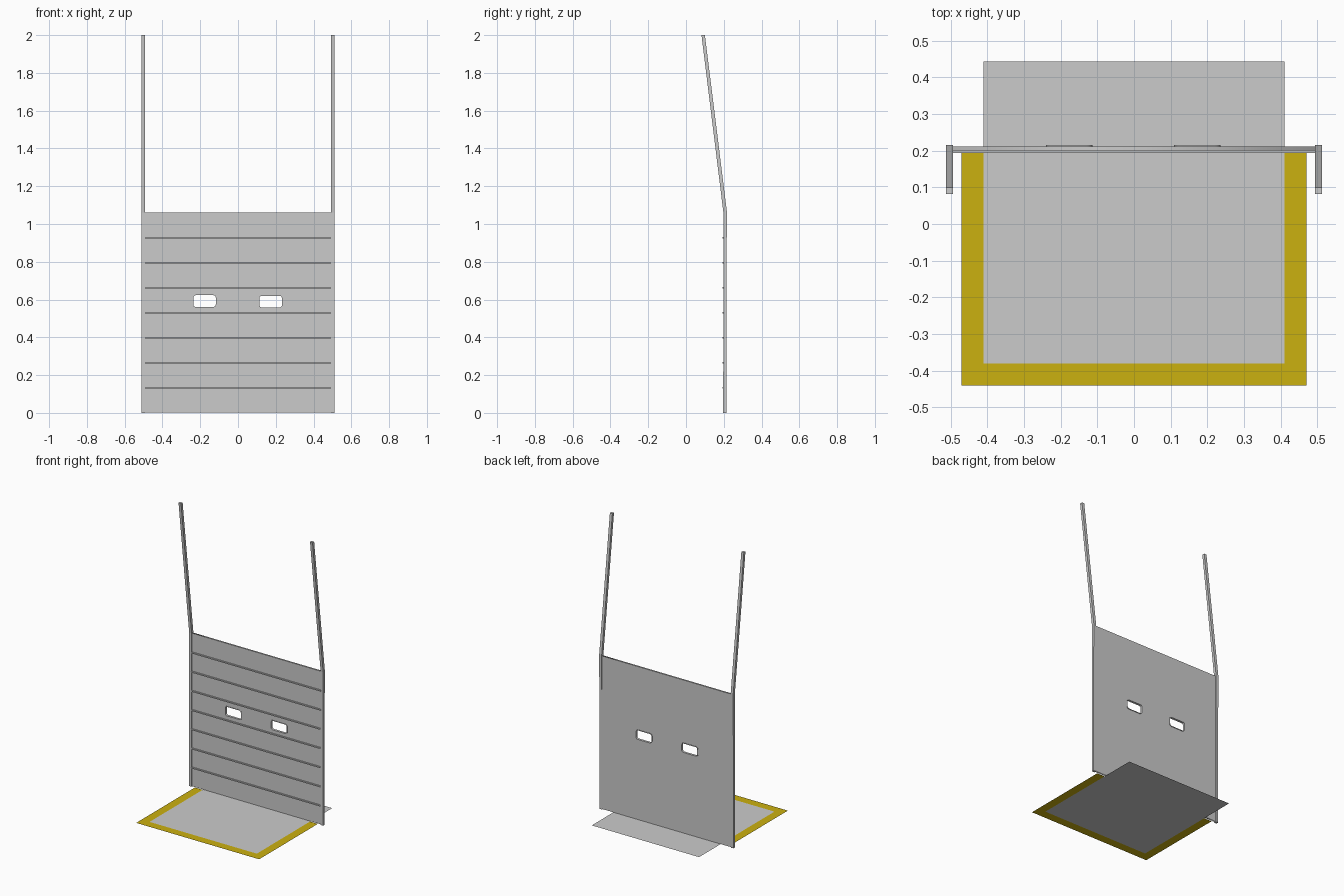
import bpy, math
from mathutils import Matrix

if "Cube" in bpy.data.objects:
    bpy.data.objects.remove(bpy.data.objects["Cube"])

YELLOW = bpy.data.materials.new("yellow")
YELLOW.diffuse_color = (0.6, 0.44, 0.005, 1)
YELLOW.use_nodes = True
YELLOW.node_tree.nodes["Principled BSDF"].inputs["Base Color"].default_value = YELLOW.diffuse_color


def mesh_object(name, verts, faces, mat=None):
    me = bpy.data.meshes.new(name)
    me.from_pydata(verts, [], faces)
    ob = bpy.data.objects.new(name, me)
    bpy.context.collection.objects.link(ob)
    if mat:
        me.materials.append(mat)
    return ob


def box(name, x0, x1, y0, y1, z0, z1):
    v = [(x, y, z) for x in (x0, x1) for y in (y0, y1) for z in (z0, z1)]
    f = [(0, 1, 3, 2), (4, 6, 7, 5), (0, 4, 5, 1), (2, 3, 7, 6), (0, 2, 6, 4), (1, 5, 7, 3)]
    return mesh_object(name, v, f)


def rounded(cx, cz, w, h, r, n=4):
    pts = []
    for k, (sx, sz) in enumerate([(1, 1), (-1, 1), (-1, -1), (1, -1)]):
        for i in range(n + 1):
            a = math.pi / 2 * (k + i / n)
            pts.append((cx + sx * (w / 2 - r) + r * math.cos(a),
                        cz + sz * (h / 2 - r) + r * math.sin(a)))
    return pts


def plate(name, loops, y0, y1):
    """Filled xz outline with holes, between two y values."""
    cu = bpy.data.curves.new(name, 'CURVE')
    cu.dimensions = '2D'
    cu.fill_mode = 'BOTH'
    cu.extrude = (y1 - y0) / 2
    for pts in loops:
        s = cu.splines.new('POLY')
        s.points.add(len(pts) - 1)
        for p, (x, z) in zip(s.points, pts):
            p.co = (x, z, 0, 1)
        s.use_cyclic_u = True
    ob = bpy.data.objects.new(name, cu)
    bpy.context.collection.objects.link(ob)
    bpy.ops.object.select_all(action='DESELECT')
    ob.select_set(True)
    bpy.context.view_layer.objects.active = ob
    bpy.ops.object.convert(target='MESH')
    ob = bpy.context.object
    ob.data.transform(Matrix.Translation((0, (y0 + y1) / 2, 0)) @ Matrix.Rotation(math.pi / 2, 4, 'X'))
    return ob


# Back panel with two window slots
slots = [(-0.177, 0.592), (0.173, 0.589)]
outline = [(-0.495, 0.003), (0.495, 0.003), (0.495, 1.06), (-0.495, 1.06)]
plate("panel", [outline] + [rounded(x, z, 0.125, 0.068, 0.015) for x, z in slots], 0.201, 0.212)

# Slot rims
for i, (x, z) in enumerate(slots):
    plate(f"slot_rim_{i + 1}", [rounded(x, z, 0.127, 0.07, 0.016),
                                rounded(x, z, 0.119, 0.062, 0.013)], 0.199, 0.215)

# Horizontal ribs on the front
for k in range(1, 8):
    z = 0.1325 * k
    box(f"rib_{k}", -0.494, 0.494, 0.193, 0.203, z - 0.004, z + 0.004)

# Side posts, upright and then leaning forward
profile = [(0.197, 0), (0.213, 0), (0.216, 1.07), (0.1, 2), (0.082, 2), (0.198, 1.06)]
profile[1] = (0.214, 0)
for name, s in (("left_post", -1), ("right_post", 1)):
    v = [(x, y, z) for x in sorted((s * 0.493, s * 0.512)) for y, z in profile]
    f = [(2, 3, 4, 5), (0, 1, 2, 5), (8, 11, 10, 9), (6, 11, 8, 7)]
    f = [tuple(reversed(q)) for q in f]
    f += [(i, (i + 1) % 6, (i + 1) % 6 + 6, i + 6) for i in range(6)]
    mesh_object(name, v, f)

# Flat floor sheet and yellow warning border
mesh_object("floor_sheet", [(-0.41, -0.38, 0), (0.41, -0.38, 0), (0.41, 0.443, 0), (-0.41, 0.443, 0)],
            [(0, 1, 2, 3)])
o = [(-0.47, 0.2, 0), (-0.47, -0.44, 0), (0.47, -0.44, 0), (0.47, 0.2, 0)]
n = [(-0.41, 0.2, 0), (-0.41, -0.38, 0), (0.41, -0.38, 0), (0.41, 0.2, 0)]
mesh_object("floor_border", o + n, [(i, i + 1, i + 5, i + 4) for i in range(3)], YELLOW)
